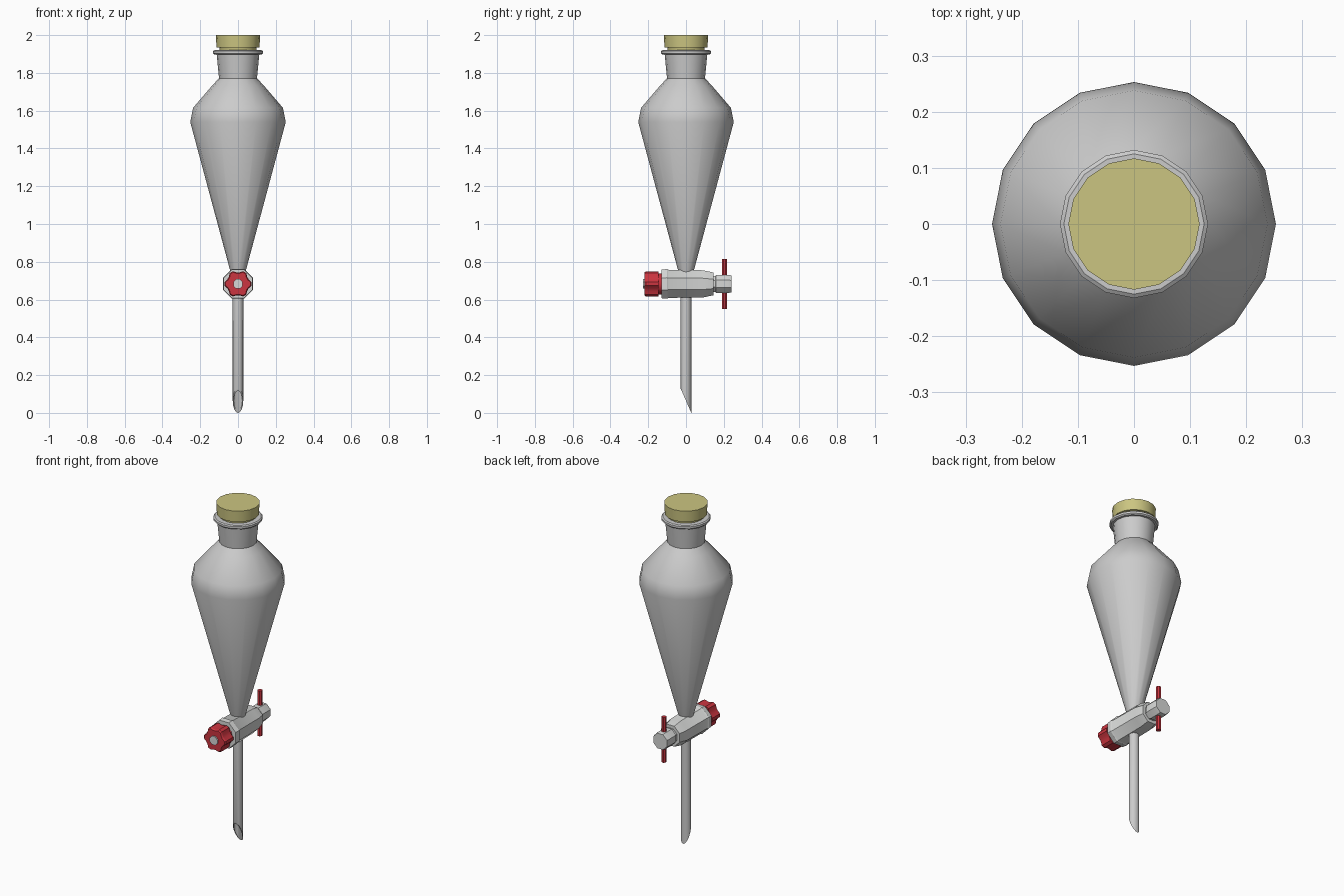
import bpy, bmesh, math
from mathutils import Matrix

if "Cube" in bpy.data.objects:
    bpy.data.objects.remove(bpy.data.objects["Cube"])


def material(name, rgb):
    m = bpy.data.materials.new(name)
    m.diffuse_color = (*rgb, 1)
    m.use_nodes = True
    m.node_tree.nodes["Principled BSDF"].inputs["Base Color"].default_value = m.diffuse_color
    return m


GLASS = material("glass grey", (0.60, 0.60, 0.60))
VALVE = material("valve light grey", (0.68, 0.69, 0.68))
YELLOW = material("stopper yellow", (0.60, 0.56, 0.22))
RED = material("valve red", (0.60, 0.035, 0.05))
VALVE_Z = 0.683


def finish(name, bm, mat, matrix=None):
    if matrix:
        bmesh.ops.transform(bm, matrix=matrix, verts=bm.verts)
    bmesh.ops.recalc_face_normals(bm, faces=bm.faces)
    me = bpy.data.meshes.new(name)
    bm.to_mesh(me)
    bm.free()
    me.materials.append(mat)
    ob = bpy.data.objects.new(name, me)
    bpy.context.collection.objects.link(ob)
    bpy.ops.object.select_all(action='DESELECT')
    bpy.context.view_layer.objects.active = ob
    ob.select_set(True)
    bpy.ops.object.shade_smooth_by_angle(angle=math.radians(30))
    return ob


def lathe(name, profile, sides, mat, matrix=None, turn=0.0, shape=None):
    """Revolve (radius, height) points about z and cap both ends.
    shape(i) scales the radius of side i, for lobed outlines."""
    bm = bmesh.new()
    rings = []
    for r, z in profile:
        ring = []
        for i in range(sides):
            a = turn + 2 * math.pi * i / sides
            k = r * (shape(i) if shape else 1)
            ring.append(bm.verts.new((k * math.cos(a), k * math.sin(a), z)))
        rings.append(ring)
    for a, b in zip(rings, rings[1:]):
        for i in range(sides):
            j = (i + 1) % sides
            bm.faces.new((a[i], a[j], b[j], b[i]))
    bm.faces.new(rings[0])
    bm.faces.new(rings[-1])
    return finish(name, bm, mat, matrix)


# Pear-shaped vessel, neck and rim
lathe("vessel", [(0.038, 0.74), (0.253, 1.54), (0.238, 1.615), (0.135, 1.735),
                 (0.10, 1.772)], 16, GLASS)
lathe("neck", [(0.10, 1.765), (0.113, 1.90)], 16, GLASS)
lathe("rim", [(0.125, 1.897), (0.132, 1.903), (0.132, 1.915), (0.125, 1.92)],
      16, GLASS)

# Stopper with its narrow plug
lathe("stopper_plug", [(0.095, 1.90), (0.10, 1.94)], 16, YELLOW)
lathe("stopper", [(0.114, 1.935), (0.117, 2.0)], 16, YELLOW)

# Hollow outlet stem with slanted tip: outer wall, slanted lip, inner wall
R, R_IN, N = 0.028, 0.023, 16
bm = bmesh.new()
rings = []
for r, top in ((R, 0.64), (R, None), (R_IN, None), (R_IN, 0.60)):
    ring = []
    for i in range(N):
        a = 2 * math.pi * i / N
        x, y = r * math.cos(a), r * math.sin(a)
        z = 0.064 * (1 - y / R) if top is None else top
        ring.append(bm.verts.new((x, y, z)))
    rings.append(ring)
for a, b in zip(rings, rings[1:]):
    for i in range(N):
        j = (i + 1) % N
        bm.faces.new((a[i], a[j], b[j], b[i]))
bm.faces.new(rings[0])
bm.faces.new(rings[-1])
finish("outlet_stem", bm, GLASS)

# Valve parts are turned about the y axis (profile height runs along +y)
along_y = Matrix.Translation((0, 0, VALVE_Z)) @ Matrix.Rotation(-math.pi / 2, 4, 'X')
OCT = math.pi / 8
lathe("valve_barrel", [(0.082, -0.13), (0.085, -0.10), (0.080, -0.092),
                       (0.078, 0.09), (0.065, 0.145)], 8, VALVE, along_y, OCT)
lathe("valve_plug", [(0.046, 0.14), (0.046, 0.155), (0.052, 0.16),
                     (0.052, 0.225), (0.048, 0.24)], 8, VALVE, along_y, OCT)
lathe("valve_shaft", [(0.027, -0.228), (0.027, -0.12)], 8, VALVE, along_y, OCT)

# Lobed red nut at the front, on a thin collar
lathe("valve_nut", [(0.066, -0.22), (0.072, -0.212), (0.072, -0.145)], 24, RED,
      along_y, math.radians(7.5), lambda i: 1.0 if i % 4 in (0, 3) else 0.85)
lathe("nut_collar", [(0.055, -0.15), (0.055, -0.125)], 12, RED, along_y)

# Cross rod through the plug
lathe("valve_handle_rod", [(0.014, 0.55), (0.014, 0.816)], 8, RED,
      Matrix.Translation((0, 0.204, 0)), OCT)
